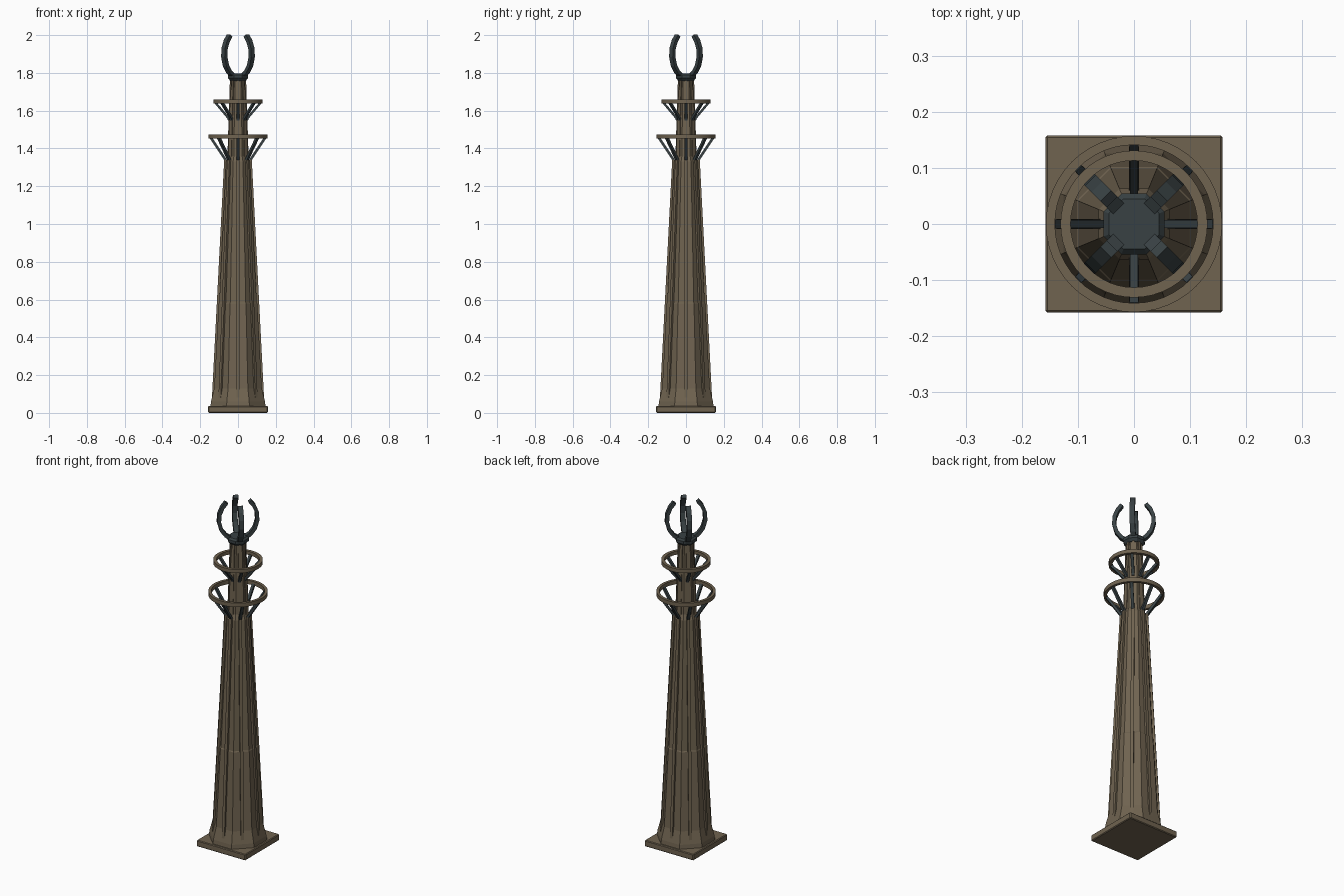
import bpy, bmesh, math
from mathutils import Vector

if "Cube" in bpy.data.objects:
    bpy.data.objects.remove(bpy.data.objects["Cube"])


def material(name, rgb):
    m = bpy.data.materials.new(name)
    m.diffuse_color = (*rgb, 1)
    m.use_nodes = True
    m.node_tree.nodes["Principled BSDF"].inputs["Base Color"].default_value = m.diffuse_color
    return m


STONE = material("brown stone", (0.16, 0.125, 0.08))
IRON = material("dark slate iron", (0.04, 0.053, 0.057))


def finish(name, bm, mat):
    bmesh.ops.recalc_face_normals(bm, faces=bm.faces[:])
    mesh = bpy.data.meshes.new(name)
    bm.to_mesh(mesh)
    bm.free()
    mesh.materials.append(mat)
    ob = bpy.data.objects.new(name, mesh)
    bpy.context.collection.objects.link(ob)
    return ob


def octagon_stack(name, profile, mat):
    """Closed eight-sided column; profile holds (flat distance, height)."""
    bm = bmesh.new()
    loops = []
    for apothem, z in profile:
        r = apothem / math.cos(math.pi / 8)
        loops.append([bm.verts.new((r * math.cos((i + .5) * math.pi / 4),
                                    r * math.sin((i + .5) * math.pi / 4), z))
                      for i in range(8)])
    for a, b in zip(loops, loops[1:]):
        for i in range(8):
            j = (i + 1) % 8
            bm.faces.new((a[i], a[j], b[j], b[i]))
    bm.faces.new(loops[0])
    bm.faces.new(loops[-1])
    return finish(name, bm, mat)


def radial_bars(name, path, width, depth, angles, mat):
    """Rectangular bars following an (r, z) path, repeated around z."""
    bm = bmesh.new()
    pts = [Vector(p) for p in path]
    for ang in angles:
        out = Vector((math.cos(ang), math.sin(ang), 0))
        side = Vector((-out.y, out.x, 0))
        loops = []
        for i, p in enumerate(pts):
            t = (pts[min(i + 1, len(pts) - 1)] - pts[max(i - 1, 0)]).normalized()
            n = Vector((t.y, -t.x)) * depth / 2
            loop = []
            for sn, sw in ((-1, -1), (1, -1), (1, 1), (-1, 1)):
                q = p + n * sn
                loop.append(bm.verts.new(out * q.x + Vector((0, 0, q.y))
                                         + side * sw * width / 2))
            loops.append(loop)
        for a, b in zip(loops, loops[1:]):
            for i in range(4):
                j = (i + 1) % 4
                bm.faces.new((a[i], a[j], b[j], b[i]))
        bm.faces.new(loops[0])
        bm.faces.new(loops[-1])
    return finish(name, bm, mat)


def ring(name, inner, outer, z0, z1, mat, n=48):
    """Flat hoop with a rectangular section."""
    bm = bmesh.new()
    loops = []
    for k in range(n):
        c, s = math.cos(k * math.tau / n), math.sin(k * math.tau / n)
        loops.append([bm.verts.new((r * c, r * s, z)) for r, z in
                      ((inner, z0), (outer, z0), (outer, z1), (inner, z1))])
    for k in range(n):
        a, b = loops[k], loops[(k + 1) % n]
        for i in range(4):
            j = (i + 1) % 4
            bm.faces.new((a[i], a[j], b[j], b[i]))
    ob = finish(name, bm, mat)
    bpy.ops.object.select_all(action='DESELECT')
    ob.select_set(True)
    bpy.context.view_layer.objects.active = ob
    bpy.ops.object.shade_smooth_by_angle(angle=math.radians(35))


EIGHT = [i * math.pi / 4 for i in range(8)]
DIAGONALS = [math.pi / 4 + i * math.pi / 2 for i in range(4)]

# Square plinth with a small chamfer
bm = bmesh.new()
bmesh.ops.create_cube(bm, size=1)
for v in bm.verts:
    v.co = (v.co.x * .316, v.co.y * .316, (v.co.z + .5) * .036)
bmesh.ops.bevel(bm, geom=bm.edges[:], offset=.004, segments=1, affect='EDGES')
finish("plinth", bm, STONE)

# Tapering shaft with a flared foot, ribbed on every side
octagon_stack("shaft", [(.146, .03), (.143, .06), (.126, .13), (.102, .58),
                        (.099, .585), (.063, 1.33), (.052, 1.36),
                        (.047, 1.55), (.036, 1.77)], STONE)
radial_bars("shaft_ribs", [(.131, .04), (.064, 1.34)], .017, .018, EIGHT, STONE)
radial_bars("upper_ribs", [(.051, 1.33), (.037, 1.76)], .013, .012, EIGHT, STONE)

# Two hoops on slanted struts
ring("lower_hoop", .141, .157, 1.452, 1.475, STONE)
ring("upper_hoop", .113, .131, 1.638, 1.659, STONE)
radial_bars("lower_struts", [(.062, 1.325), (.066, 1.34), (.145, 1.458)],
            .016, .013, EIGHT, IRON)
radial_bars("upper_struts", [(.048, 1.55), (.052, 1.562), (.12, 1.643)],
            .015, .012, EIGHT, IRON)

# Iron cap carrying four curved claws
octagon_stack("cap", [(.040, 1.757), (.054, 1.772), (.054, 1.788),
                      (.045, 1.798)], IRON)
radial_bars("claws", [(.038, 1.785), (.066, 1.805), (.090, 1.838), (.103, 1.885),
                      (.100, 1.93), (.085, 1.968), (.063, 1.997)],
            .027, .02, DIAGONALS, IRON)
